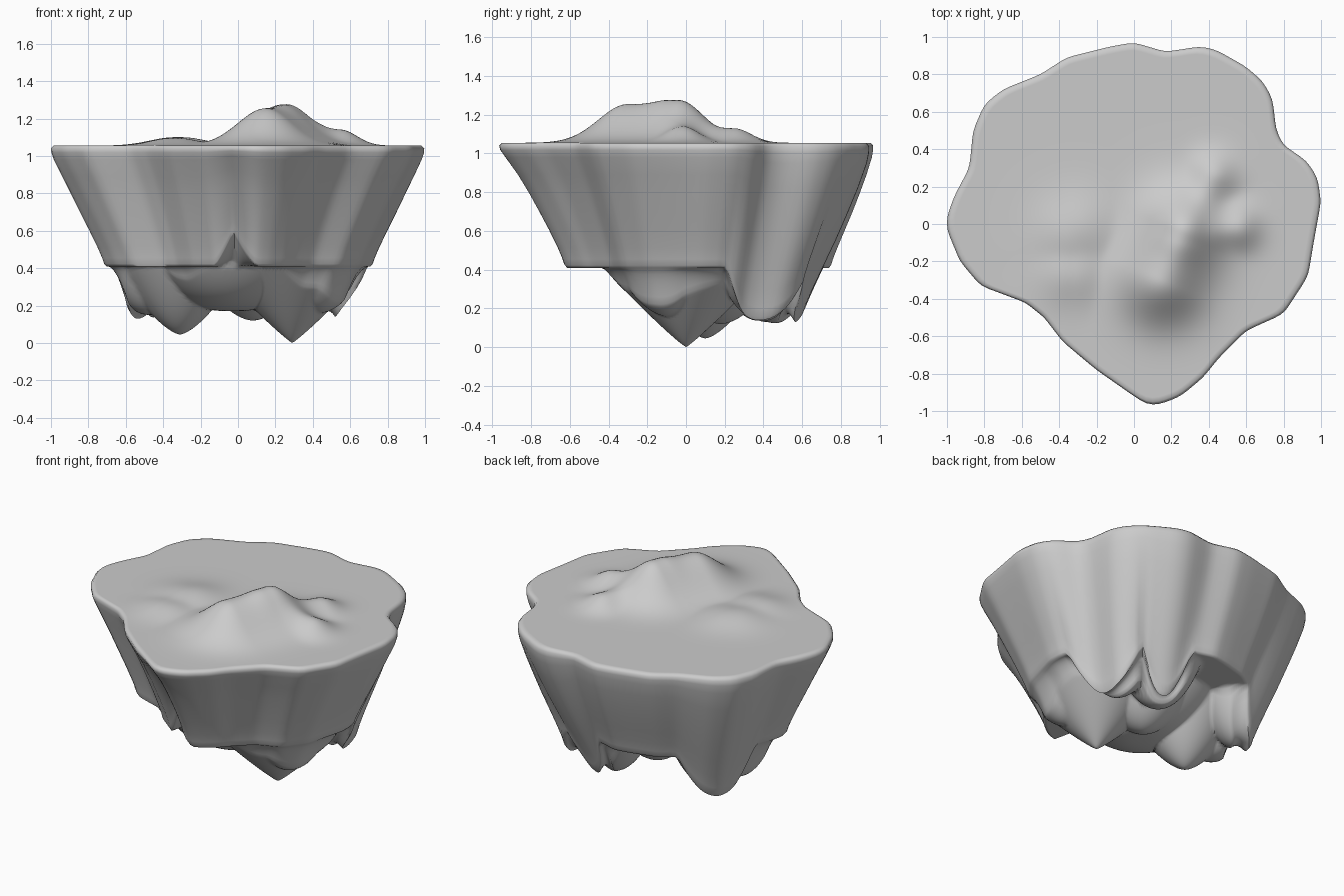
import bpy, bmesh, math
from mathutils import Vector

if "Cube" in bpy.data.objects:
    bpy.data.objects.remove(bpy.data.objects["Cube"])

# Rim outline seen from the top, counter-clockwise from +x
RIM = [(1, .12), (.98, .25), (.92, .34), (.8, .42), (.76, .5), (.74, .67), (.69, .76), (.6, .84),
       (.44, .93), (.36, .95), (.17, .92), (0, .97), (-.12, .95), (-.36, .89), (-.5, .8), (-.7, .72),
       (-.8, .64), (-.86, .5), (-.88, .3), (-.96, .15), (-1, .04), (-1, -.03), (-.93, -.2),
       (-.82, -.33), (-.58, -.42), (-.48, -.5), (-.38, -.63), (-.2, -.78), (0, -.92), (.08, -.97),
       (.15, -.96), (.25, -.92), (.37, -.82), (.45, -.72), (.6, -.57), (.8, -.48), (.93, -.28), (.96, -.1)]
# Hanging rock spikes: x, y, tip z, radius, profile power
SPIKES = [(.29, 0, 0, .43, 1.1), (-.31, .1, .045, .34, 1.5), (-.5, .4, .125, .26, 2.2),
          (.47, .4, .13, .25, 2.2), (.2, .46, .125, .25, 2.2), (.08, .18, .12, .32, 1.8),
          (.44, -.1, .16, .27, 1.8), (-.03, .03, .17, .45, 2.6), (-.47, .15, .15, .25, 2.2)]
# Wall buttresses running down to the back spikes: angle, half width, drop, extra taper
LOBES = [(36, 19, .27, .05), (66, 13, .28, .15), (142, 21, .28, .07)]
# Hills: start xy, end xy, height, width
HILLS = [((.15, -.3), (.26, -.05), .2, .15), ((.24, -.1), (.26, -.03), .14, .11),
         ((.3, .02), (.42, .25), .075, .085),
         ((.45, -.03), (.55, -.02), .085, .085), ((-.34, -.05), (-.3, -.03), .045, .13),
         ((-.36, -.27), (-.32, -.27), .04, .11)]
N = 180
TAU = 2 * math.pi


def rim_radius(a):
    d = Vector((math.cos(a), math.sin(a)))
    for p, q in zip(RIM, RIM[1:] + RIM[:1]):
        p, q = Vector(p), Vector(q)
        e = q - p
        den = d.x * e.y - d.y * e.x
        if abs(den) > 1e-9:
            t = (p.x * e.y - p.y * e.x) / den
            u = (p.x * d.y - p.y * d.x) / den
            if t > 0 and -1e-6 <= u <= 1 + 1e-6:
                return t
    return 1


raw = [rim_radius(TAU * i / N) for i in range(N)]
RAD = [(raw[i - 1] + 2 * raw[i] + raw[(i + 1) % N]) / 4 for i in range(N)]


def top_z(x, y):
    z = 0
    for a, b, h, w in HILLS:
        p, a, b = Vector((x, y)), Vector(a), Vector(b)
        e = b - a
        t = max(0, min(1, (p - a).dot(e) / e.length_squared))
        z += (h * math.exp(-((p - a - e * t).length / w) ** 2 / 2)) ** 3
    return 1.055 + z ** (1 / 3)


def foot(a):
    # scale and height of the lower wall edge, with a small front arch and back buttresses
    g = math.atan2(math.sin(a + 1.61), math.cos(a + 1.61))
    s, z = .71 + .06 * math.sin(a), .41 + .18 * max(0, 1 - abs(g) / .2) ** 1.3
    for la, w, drop, taper in LOBES:
        t = abs(math.degrees(a) - la) / w
        if t < 1:
            k = 1 - t ** 2.2
            z, s = min(z, .41 - drop * k), s - taper * k
    return s, z


def under_z(x, y, base):
    z = base
    for sx, sy, tip, r, k in SPIKES:
        t = math.hypot(x - sx, y - sy) / r
        if t < 1:
            z = min(z, .41 - (.41 - tip) * (1 - t ** k))
    return z


rings = []
# Top surface
for j in range(1, 41):
    s = j / 40 * .985
    ring = []
    for i in range(N):
        a, r = TAU * i / N, RAD[i] * s
        x, y = r * math.cos(a), r * math.sin(a)
        ring.append((x, y, top_z(x, y)))
    rings.append(ring)
# Rim and tapering wall: share of height, share of taper
WALL = [(.015, 0), (.05, .01), (.11, .07), (.25, .24), (.4, .41), (.55, .57), (.7, .73),
        (.84, .87), (.93, .95), (.98, .985), (1, 1.02)]
for v, w in WALL:
    ring = []
    for i in range(N):
        a = TAU * i / N
        s, zb = foot(a)
        bulge = 1.1 + .2 * math.sin(a)
        r = RAD[i] * (1 + (s - 1) * w ** bulge)
        ring.append((r * math.cos(a), r * math.sin(a), 1.05 + (zb - 1.05) * v))
    rings.append(ring)
# Underside with the spikes
for j in range(1, 50):
    f = 1 - j / 50
    ring = []
    for i in range(N):
        a = TAU * i / N
        s, zb = foot(a)
        r = RAD[i] * (1 + (s - 1) * 1.03) * f
        x, y = r * math.cos(a), r * math.sin(a)
        base = .41 + (zb - .41) * max(0, 1 - (1 - f) * 3.5)
        # spikes fade in behind the wall edge so the edge keeps its arches
        z = under_z(x, y, base)
        ring.append((x, y, base + (z - base) * min(1, (1 - f) * 7)))
    rings.append(ring)

bm = bmesh.new()
vr = [[bm.verts.new(p) for p in ring] for ring in rings]
cap = bm.verts.new((0, 0, top_z(0, 0)))
base = bm.verts.new((0, 0, under_z(0, 0, .41)))
for i in range(N):
    k = (i + 1) % N
    bm.faces.new((cap, vr[0][i], vr[0][k]))
    bm.faces.new((base, vr[-1][k], vr[-1][i]))
    for p, q in zip(vr, vr[1:]):
        bm.faces.new((p[i], q[i], q[k], p[k]))
bmesh.ops.recalc_face_normals(bm, faces=bm.faces)
me = bpy.data.meshes.new("floating_island")
bm.to_mesh(me)
bm.free()
ob = bpy.data.objects.new("floating_island", me)
bpy.context.collection.objects.link(ob)
bpy.context.view_layer.objects.active = ob
ob.select_set(True)
bpy.ops.object.shade_smooth_by_angle(angle=math.radians(60))
